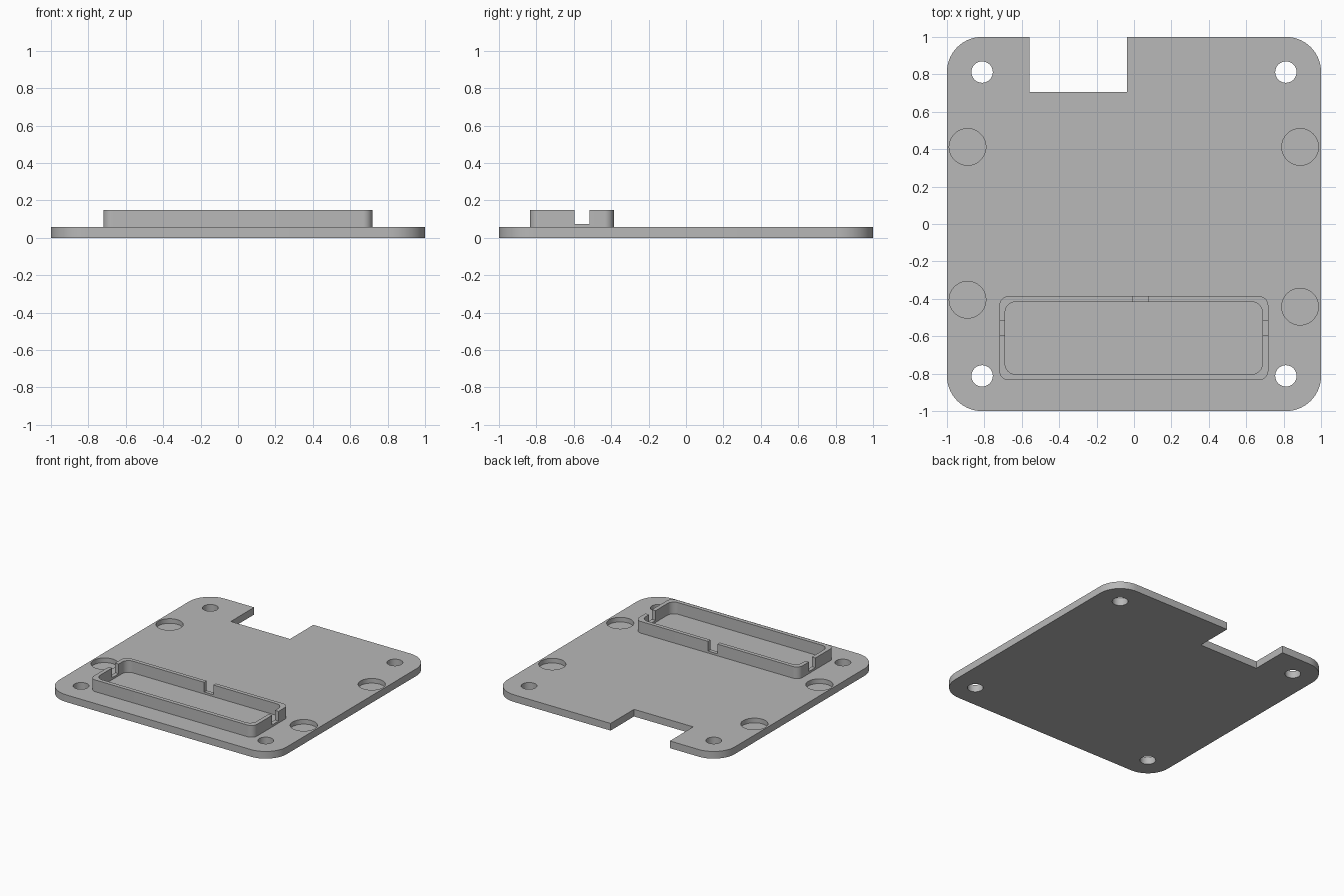
import bpy, bmesh, math
from mathutils import Vector

cube = bpy.data.objects.get("Cube")
if cube:
    bpy.data.objects.remove(cube, do_unlink=True)

grey = bpy.data.materials.new("light_grey")
grey.use_nodes = True
colour = (0.48, 0.48, 0.48, 1)
grey.diffuse_color = colour
grey.node_tree.nodes["Principled BSDF"].inputs["Base Color"].default_value = colour


def prism(name, outline, z0, z1):
    """Extrude a flat counter-clockwise outline from z0 to z1."""
    bm = bmesh.new()
    face = bm.faces.new([bm.verts.new((x, y, z0)) for x, y in outline])
    ext = bmesh.ops.extrude_face_region(bm, geom=[face])
    tops = [v for v in ext["geom"] if isinstance(v, bmesh.types.BMVert)]
    bmesh.ops.translate(bm, verts=tops, vec=Vector((0, 0, z1 - z0)))
    bmesh.ops.recalc_face_normals(bm, faces=bm.faces)
    mesh = bpy.data.meshes.new(name)
    bm.to_mesh(mesh)
    bm.free()
    obj = bpy.data.objects.new(name, mesh)
    bpy.context.collection.objects.link(obj)
    mesh.materials.append(grey)
    return obj


def arc(cx, cy, r, start, sweep, steps):
    return [(cx + r * math.cos(math.radians(start + sweep * i / steps)),
             cy + r * math.sin(math.radians(start + sweep * i / steps)))
            for i in range(steps + 1)]


def circle(cx, cy, r):
    return arc(cx, cy, r, 0, 360, 64)[:-1]


def rect(x0, x1, y0, y1):
    return [(x0, y0), (x1, y0), (x1, y1), (x0, y1)]


def rounded(x0, x1, y0, y1, r, gap=()):
    """Rounded rectangle, with optional extra points along the back edge."""
    return (arc(x0 + r, y0 + r, r, 180, 90, 14) + arc(x1 - r, y0 + r, r, 270, 90, 14)
            + arc(x1 - r, y1 - r, r, 0, 90, 14) + list(gap)
            + arc(x0 + r, y1 - r, r, 90, 90, 14))


def cut(obj, outline, z0, z1):
    cutter = prism("cutter", outline, z0, z1)
    cutter.hide_render = True
    mod = obj.modifiers.new("cut", "BOOLEAN")
    mod.operation, mod.solver, mod.object = "DIFFERENCE", "EXACT", cutter
    bpy.context.view_layer.objects.active = obj
    bpy.ops.object.modifier_apply(modifier=mod.name)
    bpy.data.objects.remove(cutter, do_unlink=True)


def finish(obj):
    bpy.ops.object.select_all(action="DESELECT")
    obj.select_set(True)
    bpy.context.view_layer.objects.active = obj
    bpy.ops.object.shade_smooth_by_angle(angle=math.radians(30))


THICK, TOP = 0.057, 0.15

# Base plate with the rectangular opening in its back edge
bay = [(-0.037, 1), (-0.037, 0.706), (-0.558, 0.706), (-0.558, 1)]
plate = prism("base_plate", rounded(-1, 1, -1, 1, 0.187, bay), 0, THICK)

# Screw holes through the corners
for sx in (-1, 1):
    for sy in (-1, 1):
        cut(plate, circle(0.812 * sx, 0.812 * sy, 0.057), -0.1, 0.2)

# Shallow round pockets along the sides
for x, y in ((-0.89, 0.412), (0.888, 0.412), (-0.89, -0.405), (0.888, -0.442)):
    cut(plate, circle(x, y, 0.098), 0.02, 0.2)
finish(plate)

# Raised rim with three wire notches
rim = prism("raised_rim", rounded(-0.72, 0.718, -0.835, -0.386, 0.05), THICK, TOP)
cut(rim, rounded(-0.689, 0.686, -0.803, -0.417, 0.055), 0, 0.3)
cut(rim, rect(-0.9, 0.9, -0.597, -0.516), 0.073, 0.3)
cut(rim, rect(-0.005, 0.075, -0.5, -0.3), 0.073, 0.3)
finish(rim)
